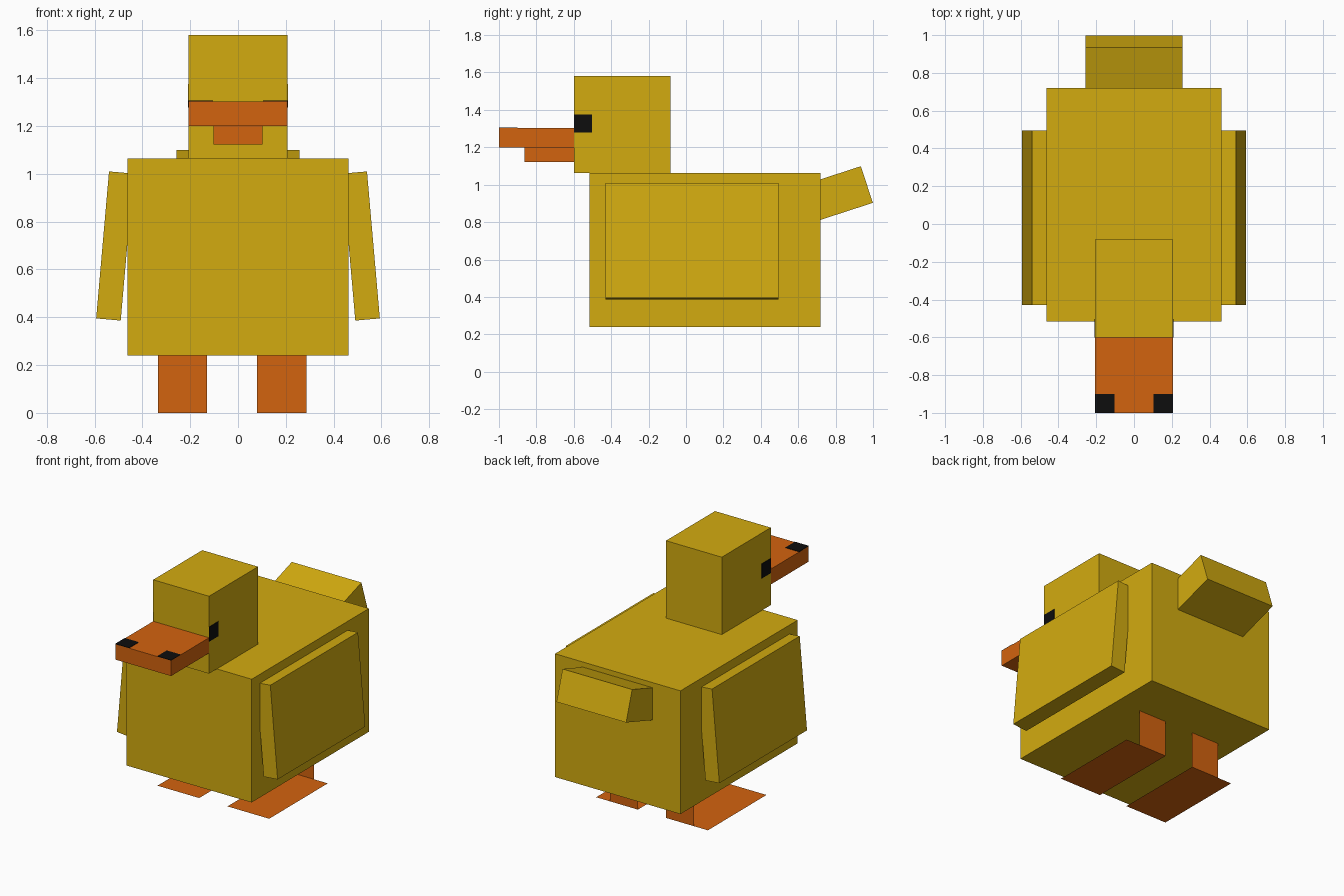
import bpy
import math

cube = bpy.data.objects.get("Cube")
if cube:
    bpy.data.objects.remove(cube, do_unlink=True)


def material(name, rgb):
    mat = bpy.data.materials.new(name)
    mat.use_nodes = True
    mat.diffuse_color = (*rgb, 1)
    bsdf = next(n for n in mat.node_tree.nodes if n.type == 'BSDF_PRINCIPLED')
    bsdf.inputs["Base Color"].default_value = (*rgb, 1)
    return mat


YELLOW = material("feather yellow", (0.65, 0.41, 0.005))
ORANGE = material("beak orange", (0.65, 0.125, 0.0045))
BLACK = material("eye black", (0.004, 0.004, 0.004))


def finish(name, mat):
    ob = bpy.context.object
    ob.name = ob.data.name = name
    ob.data.materials.append(mat)
    # Bake size and tilt into the mesh
    bpy.ops.object.transform_apply(location=False, rotation=True, scale=True)
    return ob


def box(name, mat, centre, size, rot=(0, 0, 0)):
    bpy.ops.mesh.primitive_cube_add(size=1, location=centre, rotation=rot)
    bpy.context.object.scale = size
    return finish(name, mat)


def span(name, mat, x, y, z):
    """Upright box given by its (min, max) along each axis."""
    axes = (x, y, z)
    return box(name, mat, [(a + b) / 2 for a, b in axes], [b - a for a, b in axes])


def sheet(name, mat, centre, width, length, rot=(0, 0, 0)):
    """Flat rectangle without thickness."""
    bpy.ops.mesh.primitive_plane_add(size=1, location=centre, rotation=rot)
    bpy.context.object.scale = (width, length, 1)
    return finish(name, mat)


# Body and head
span("body", YELLOW, (-0.463, 0.463), (-0.517, 0.72), (0.24, 1.063))
span("head", YELLOW, (-0.206, 0.206), (-0.6, -0.083), (1.063, 1.58))

# Beak
span("upper_beak", ORANGE, (-0.206, 0.206), (-1.0, -0.6), (1.2, 1.303))
span("lower_beak", ORANGE, (-0.103, 0.103), (-0.863, -0.6), (1.122, 1.2))

# Tail, tilted upwards and sunk into the body
tilt = math.radians(18)
reach = 0.2
box("tail", YELLOW,
    (0, 0.967 - reach * math.cos(tilt), 1.001 - reach * math.sin(tilt)),
    (0.514, 2 * reach, 0.206), (tilt, 0, 0))

for side, label in ((1, "left"), (-1, "right")):
    # Wing, leaning outwards at the bottom
    box(label + "_wing", YELLOW, (side * 0.515, 0.033, 0.698),
        (0.103, 0.925, 0.617), (0, -side * math.radians(5), 0))
    # Eye and nostril plates
    box(label + "_eye", BLACK, (side * 0.206, -0.551, 1.327), (0.006, 0.098, 0.098))
    box(label + "_nostril", BLACK, (side * 0.155, -0.95, 1.303), (0.102, 0.1, 0.006))

# Sheet legs at the back inner corner of sheet feet
for inner, side, label in ((0.08, 1, "left"), (-0.129, -1, "right")):
    sheet(label + "_leg", ORANGE, (inner + side * 0.103, 0.393, 0.12),
          0.206, 0.24, (math.radians(90), 0, 0))
    sheet(label + "_foot", ORANGE, (inner + side * 0.154, 0.084, 0), 0.308, 0.618)
